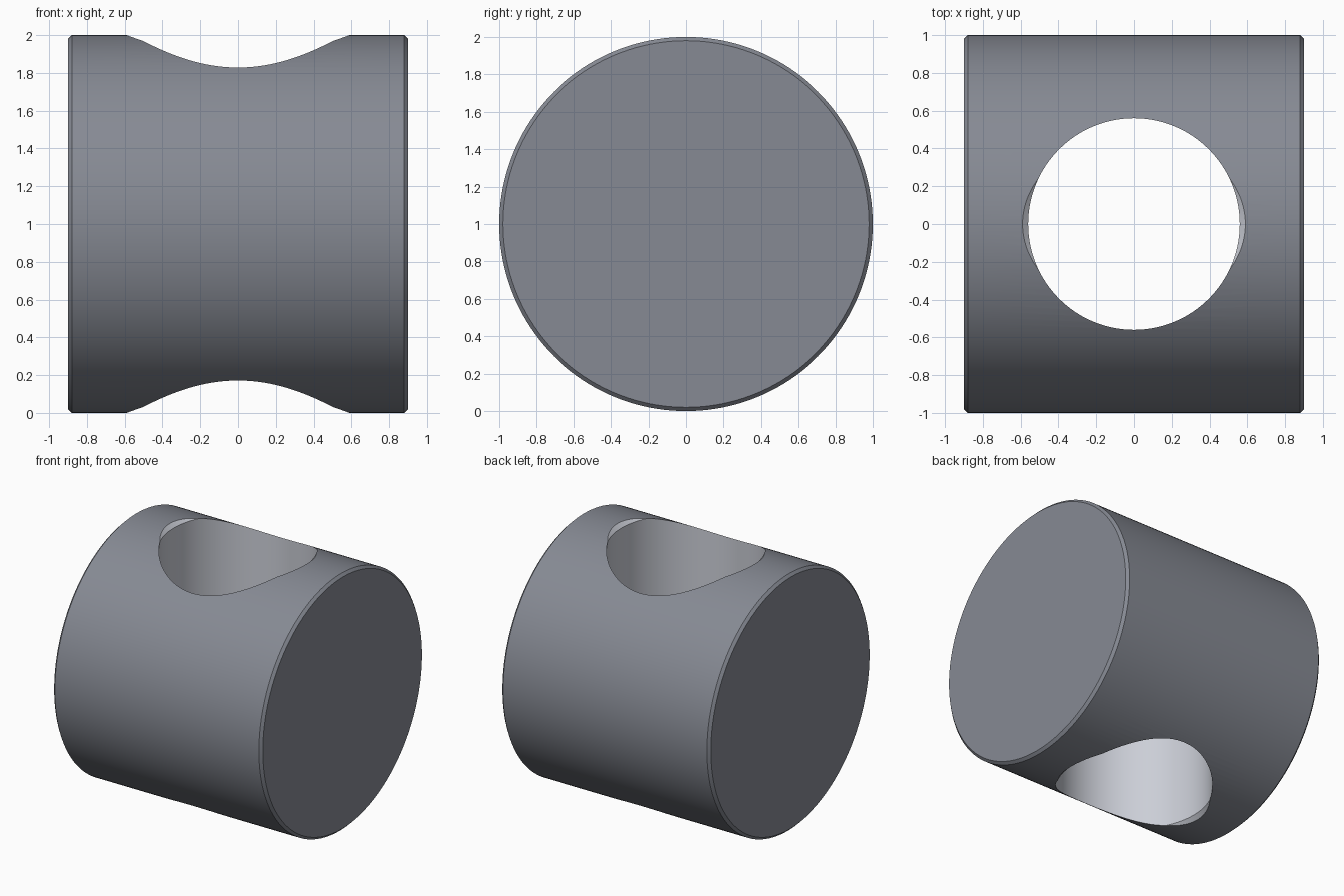
import bpy, bmesh, math
from mathutils import Matrix

if "Cube" in bpy.data.objects:
    bpy.data.objects.remove(bpy.data.objects["Cube"])


def lathe(name, profile, matrix, color, sides=160):
    """Solid of revolution about local z from (radius, height) points, capped at both ends."""
    bm = bmesh.new()
    rings = [[bm.verts.new((r * math.cos(2 * math.pi * i / sides),
                            r * math.sin(2 * math.pi * i / sides), h))
              for i in range(sides)] for r, h in profile]
    for a, b in zip(rings, rings[1:]):
        for i in range(sides):
            j = (i + 1) % sides
            bm.faces.new((a[i], a[j], b[j], b[i]))
    bm.faces.new(rings[0][::-1])
    bm.faces.new(rings[-1])
    bmesh.ops.transform(bm, matrix=matrix, verts=bm.verts)
    bmesh.ops.recalc_face_normals(bm, faces=bm.faces)
    mesh = bpy.data.meshes.new(name)
    bm.to_mesh(mesh)
    bm.free()
    mat = bpy.data.materials.new(name + "_metal")
    mat.diffuse_color = (*color, 1)
    mat.use_nodes = True
    mat.node_tree.nodes["Principled BSDF"].inputs["Base Color"].default_value = mat.diffuse_color
    mesh.materials.append(mat)
    obj = bpy.data.objects.new(name, mesh)
    bpy.context.collection.objects.link(obj)
    return obj


centre = Matrix.Translation((0, 0, 1))

# Dark cylinder lying along x with small end chamfers
body = lathe("cross_drilled_cylinder",
             [(0.98, -0.9), (1, -0.88), (1, 0.88), (0.98, 0.9)],
             centre @ Matrix.Rotation(math.pi / 2, 4, 'Y'), (0.24, 0.255, 0.295))

# Lighter vertical through hole, countersunk at both mouths
cutter = lathe("hole_cutter",
               [(0.69, -1.1), (0.56, -0.97), (0.56, 0.97), (0.69, 1.1)],
               centre, (0.6, 0.62, 0.68))
cutter.hide_render = True

bpy.ops.object.select_all(action='DESELECT')
bpy.context.view_layer.objects.active = body
body.select_set(True)
hole = body.modifiers.new("hole", 'BOOLEAN')
hole.operation = 'DIFFERENCE'
hole.solver = 'EXACT'
hole.material_mode = 'TRANSFER'  # hole walls keep the cutter's material
hole.object = cutter
bpy.ops.object.modifier_apply(modifier=hole.name)
bpy.data.objects.remove(cutter)

# Smooth walls, crisp chamfers
bpy.ops.object.shade_smooth_by_angle(angle=math.radians(20))
